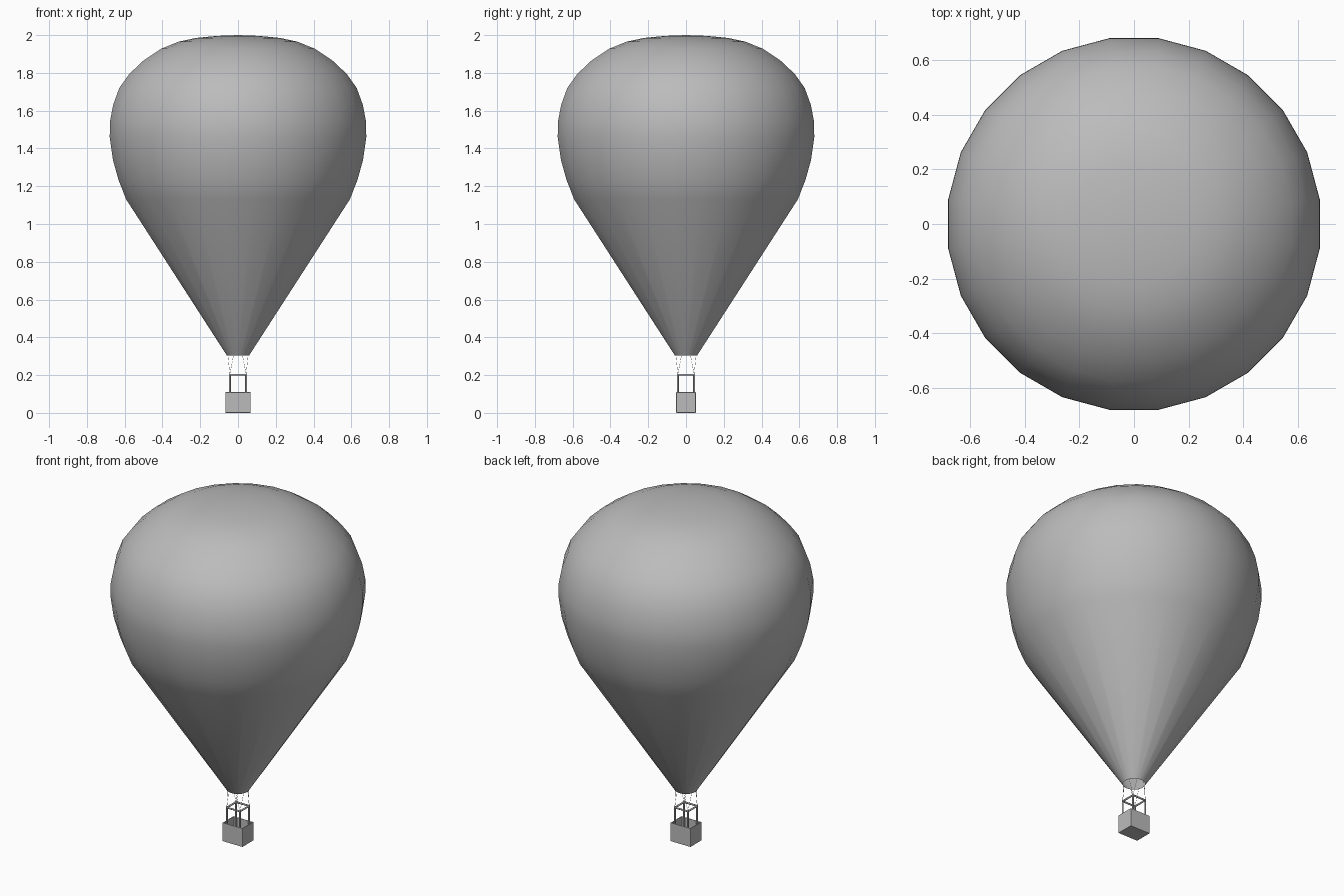
import bpy, bmesh, math
from mathutils import Vector

cube = bpy.data.objects.get("Cube")
if cube:
    bpy.data.objects.remove(cube, do_unlink=True)


def material(name, rgb):
    m = bpy.data.materials.new(name)
    m.use_nodes = True
    m.diffuse_color = (*rgb, 1)
    m.node_tree.nodes["Principled BSDF"].inputs["Base Color"].default_value = (*rgb, 1)
    return m


GREY = material("plain grey", (0.5, 0.5, 0.5))


def make(name, bm, smooth=None):
    mesh = bpy.data.meshes.new(name)
    bmesh.ops.recalc_face_normals(bm, faces=bm.faces)
    bm.to_mesh(mesh)
    bm.free()
    ob = bpy.data.objects.new(name, mesh)
    bpy.context.collection.objects.link(ob)
    mesh.materials.append(GREY)
    if smooth:
        bpy.ops.object.select_all(action='DESELECT')
        ob.select_set(True)
        bpy.context.view_layer.objects.active = ob
        bpy.ops.object.shade_smooth_by_angle(angle=math.radians(smooth))
    return ob


def rod(bm, a, b, radius, sides):
    """Add a straight rod between two points."""
    a, b = Vector(a), Vector(b)
    d = b - a
    mat = d.to_track_quat('Z', 'Y').to_matrix().to_4x4()
    mat.translation = (a + b) / 2
    bmesh.ops.create_cone(bm, cap_ends=True, segments=sides, radius1=radius,
                          radius2=radius, depth=d.length, matrix=mat)


# Envelope: lathed profile, open at the mouth
SIDES = 24
profile = [(0.06, 0.305), (0.597, 1.13), (0.637, 1.23), (0.668, 1.34),
           (0.685, 1.46), (0.684, 1.54), (0.667, 1.63), (0.634, 1.72),
           (0.58, 1.795), (0.505, 1.865), (0.41, 1.928), (0.318, 1.965),
           (0.225, 1.985), (0.11, 1.996)]
bm = bmesh.new()
rings = []
for r, z in profile:
    angles = [2 * math.pi * (i + 0.5) / SIDES for i in range(SIDES)]
    rings.append([bm.verts.new((r * math.cos(a), r * math.sin(a), z)) for a in angles])
for low, high in zip(rings, rings[1:]):
    for i in range(SIDES):
        j = (i + 1) % SIDES
        bm.faces.new((low[i], low[j], high[j], high[i]))
crown = bm.verts.new((0, 0, 2))
for i in range(SIDES):
    bm.faces.new((rings[-1][i], rings[-1][(i + 1) % SIDES], crown))
make("envelope", bm, 40)

# Basket: open box with a wall thickness and softened edges
bm = bmesh.new()
bmesh.ops.create_cube(bm, size=1)
bmesh.ops.scale(bm, vec=(0.132, 0.104, 0.11), verts=bm.verts)
bmesh.ops.translate(bm, vec=(0, 0, 0.055), verts=bm.verts)
bm.faces.ensure_lookup_table()
top = max(bm.faces, key=lambda f: f.calc_center_median().z)
bmesh.ops.inset_region(bm, faces=[top], thickness=0.008)
hole = bmesh.ops.extrude_face_region(bm, geom=[top])
bmesh.ops.translate(bm, vec=(0, 0, -0.1),
                    verts=[v for v in hole["geom"] if isinstance(v, bmesh.types.BMVert)])
bmesh.ops.delete(bm, geom=[f for f in bm.faces if f is top], context='FACES')
basket = make("basket", bm)
bevel = basket.modifiers.new("soft edges", 'BEVEL')
bevel.width = 0.003
bevel.segments = 2

# Burner frame: four posts and a square of top rails
P = 0.043
corners = [(P, P), (-P, P), (-P, -P), (P, -P)]
bm = bmesh.new()
for (x, y), (x2, y2) in zip(corners, corners[1:] + corners[:1]):
    rod(bm, (x, y, 0.02), (x, y, 0.206), 0.005, 8)
    rod(bm, (x, y, 0.202), (x2, y2, 0.202), 0.005, 8)
make("burner_frame", bm, 50)

# Ropes: two fine lines fan out from each frame corner to the mouth
bm = bmesh.new()
for x, y in corners:
    sx, sy = math.copysign(1, x), math.copysign(1, y)
    for mx, my in ((0.054, 0.023), (0.023, 0.054)):
        rod(bm, (x, y, 0.204), (sx * mx, sy * my, 0.308), 0.0008, 4)
make("ropes", bm)
